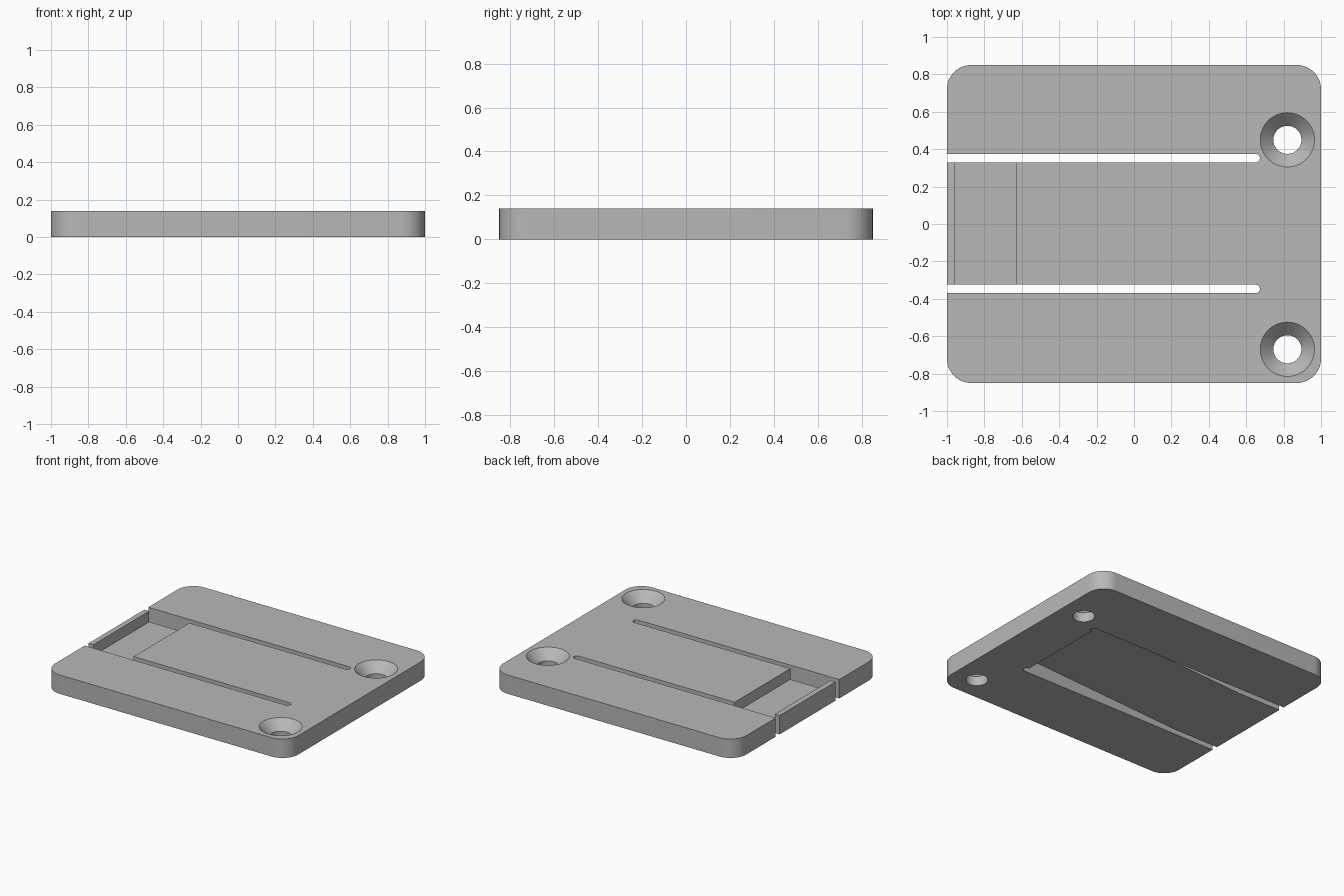
import bpy
import bmesh
from math import cos, sin, pi
from mathutils import Vector

cube = bpy.data.objects.get("Cube")
if cube:
    bpy.data.objects.remove(cube, do_unlink=True)

HEIGHT = 0.14          # plate thickness
SLOT_Y = (-0.347, 0.352)
SLOT_R = 0.023

grey = bpy.data.materials.new("plain_grey")
grey.use_nodes = True
colour = (0.48, 0.48, 0.48, 1)
grey.diffuse_color = colour
grey.node_tree.nodes["Principled BSDF"].inputs["Base Color"].default_value = colour


def arc(cx, cy, r, start, end, steps):
    """Points of an arc, angles in half turns."""
    angles = [pi * (start + (end - start) * i / steps) for i in range(steps + 1)]
    return [(cx + r * cos(a), cy + r * sin(a)) for a in angles]


def prism(name, points, direction):
    """Solid made by sweeping a flat outline along a direction."""
    bm = bmesh.new()
    face = bm.faces.new([bm.verts.new(p) for p in points])
    swept = bmesh.ops.extrude_face_region(bm, geom=[face])["geom"]
    moved = [v for v in swept if isinstance(v, bmesh.types.BMVert)]
    bmesh.ops.translate(bm, verts=moved, vec=Vector(direction))
    return finish(name, bm)


def finish(name, bm):
    bmesh.ops.recalc_face_normals(bm, faces=bm.faces)
    mesh = bpy.data.meshes.new(name)
    bm.to_mesh(mesh)
    bm.free()
    obj = bpy.data.objects.new(name, mesh)
    bpy.context.collection.objects.link(obj)
    mesh.materials.append(grey)
    return obj


def side_profile(name, profile):
    """Cutter across the tongue, from the middle of one slot to the other."""
    return prism(name, [(x, SLOT_Y[0], z) for x, z in profile],
                 (0, SLOT_Y[1] - SLOT_Y[0], 0))


def countersink(name, x, y):
    """Revolved cutter: straight bore opening into a cone."""
    profile = [(0.075, -0.05), (0.075, 0.07), (0.145, HEIGHT), (0.145, HEIGHT + 0.05)]
    bm = bmesh.new()
    rings = [[bm.verts.new((x + px, y + py, z))
              for px, py in arc(0, 0, r, 0, 2, 64)[:-1]] for r, z in profile]
    for low, high in zip(rings, rings[1:]):
        for i in range(len(low)):
            j = (i + 1) % len(low)
            bm.faces.new((low[i], low[j], high[j], high[i]))
    bm.faces.new(rings[0])
    bm.faces.new(rings[-1])
    return finish(name, bm)


# Rounded plate
outline = []
for quarter, (sx, sy) in enumerate([(1, 1), (-1, 1), (-1, -1), (1, -1)]):
    outline += arc(sx * 0.87, sy * 0.72, 0.13, quarter / 2, quarter / 2 + 0.5, 16)
plate = prism("latch_plate", [(x, y, 0) for x, y in outline], (0, 0, HEIGHT))

# Two round-ended slots that free the spring tongue
cutters = []
for y in SLOT_Y:
    shape = [(-1.1, y - SLOT_R)] + arc(0.65, y, SLOT_R, -0.5, 0.5, 12) + [(-1.1, y + SLOT_R)]
    cutters.append(prism("slot_cutter", [(px, py, -0.1) for px, py in shape], (0, 0, 0.4)))

# Pocket behind the end lip, and tapered relief under the tongue
cutters.append(side_profile("pocket_cutter",
               [(-0.96, 0.06), (-0.63, 0.06), (-0.63, 0.2), (-0.96, 0.2)]))
cutters.append(side_profile("relief_cutter",
               [(-0.63, 0), (-0.63, -0.05), (0.65, -0.05), (0.65, 0.07)]))

# Countersunk screw holes
for y in (0.45, -0.67):
    cutters.append(countersink("screw_hole_cutter", 0.82, y))

bpy.context.view_layer.objects.active = plate
plate.select_set(True)
for cutter in cutters:
    cutter.hide_render = True
    cut = plate.modifiers.new(cutter.name, "BOOLEAN")
    cut.operation = "DIFFERENCE"
    cut.solver = "EXACT"
    cut.object = cutter
    bpy.ops.object.modifier_apply(modifier=cut.name)
    bpy.data.objects.remove(cutter, do_unlink=True)

bpy.ops.object.shade_smooth_by_angle(angle=pi / 9)
# Keep the large flat faces truly flat, including the shallow taper below
for face in plate.data.polygons:
    if abs(face.normal.z) > 0.9:
        face.use_smooth = False
